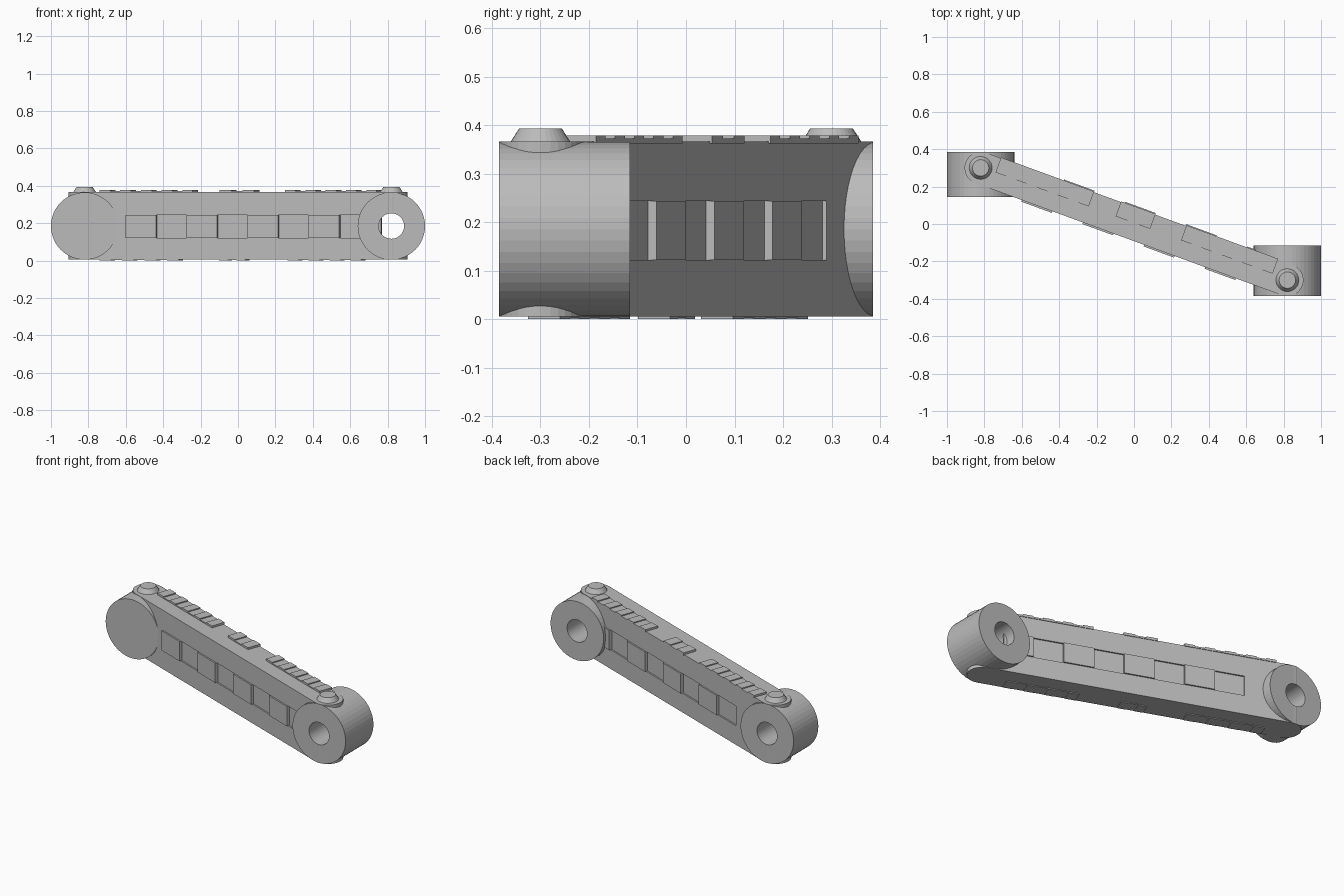
import bpy, bmesh, math
from mathutils import Matrix, Vector

if "Cube" in bpy.data.objects:
    bpy.data.objects.remove(bpy.data.objects["Cube"], do_unlink=True)

grey = bpy.data.materials.new("plain grey")
grey.use_nodes = True
colour = (0.5, 0.5, 0.5, 1)
grey.diffuse_color = colour
grey.node_tree.nodes["Principled BSDF"].inputs["Base Color"].default_value = colour

PIVOT = Vector((0.82, -0.30, 0))          # pin position at the +x end
SLANT = Matrix.Rotation(math.atan2(PIVOT.y, PIVOT.x), 4, "Z")
REACH = PIVOT.length
HALF = 0.086                              # half thickness of the bar
MID = 0.185                               # height of the hub axes
BOTTOM, TOP = 0.005, 0.366


def make(name, bm, matrix=Matrix()):
    bmesh.ops.recalc_face_normals(bm, faces=bm.faces)
    mesh = bpy.data.meshes.new(name)
    bm.to_mesh(mesh)
    bm.free()
    mesh.transform(matrix)
    mesh.materials.append(grey)
    obj = bpy.data.objects.new(name, mesh)
    bpy.context.collection.objects.link(obj)
    return obj


def add_box(bm, lo, hi):
    lo, hi = Vector(lo), Vector(hi)
    place = Matrix.Translation((lo + hi) / 2) @ Matrix.Diagonal((*(hi - lo), 1))
    bmesh.ops.create_cube(bm, size=1, matrix=place)


def hub_cylinder(name, x, y0, y1, radius):
    bm = bmesh.new()
    place = Matrix.Translation((x, (y0 + y1) / 2, MID)) @ Matrix.Rotation(math.pi / 2, 4, "X")
    bmesh.ops.create_cone(bm, cap_ends=True, segments=48, radius1=radius,
                          radius2=radius, depth=y1 - y0, matrix=place)
    return make(name, bm)


def cut(obj, cutter):
    mod = obj.modifiers.new("cut", "BOOLEAN")
    mod.operation, mod.solver, mod.object = "DIFFERENCE", "EXACT", cutter
    graph = bpy.context.evaluated_depsgraph_get()
    mesh = bpy.data.meshes.new_from_object(obj.evaluated_get(graph))
    obj.modifiers.clear()
    obj.data = mesh


# Round-ended slanted bar
bm = bmesh.new()
outline = []
for side, start in ((1, -math.pi / 2), (-1, math.pi / 2)):
    for i in range(17):
        a = start + math.pi * i / 16
        outline.append(bm.verts.new((side * REACH + HALF * math.cos(a), HALF * math.sin(a), BOTTOM)))
face = bm.faces.new(outline)
grown = bmesh.ops.extrude_face_region(bm, geom=[face])["geom"]
bmesh.ops.translate(bm, vec=(0, 0, TOP - BOTTOM),
                    verts=[v for v in grown if isinstance(v, bmesh.types.BMVert)])
bar = make("bar", bm, SLANT)

# Side panels: alternate raised plates and shallow pockets, staggered front to back
START, CELL, STEP = -0.607, 0.174, 0.009
pockets, plates = bmesh.new(), bmesh.new()
for i in range(8):
    s = START + CELL * i
    for side in (-1, 1):
        raised = (i % 2 == 0) == (side < 0)
        if raised:
            ends = sorted((side * (HALF - 0.004), side * (HALF + STEP)))
        else:
            ends = sorted((side * (HALF - STEP), side * (HALF + 0.03)))
        add_box(plates if raised else pockets,
                (s, ends[0], 0.122), (s + CELL, ends[1], 0.243))
make("side_plates", plates, SLANT)
pocket_cutter = make("pocket_cutter", pockets, SLANT)
cut(bar, pocket_cutter)

# End hubs and their bores; the -x bore is blind at the front
left_hub = hub_cylinder("hub_plus_x", PIVOT.x, -0.385, -0.115, 0.18)
right_hub = hub_cylinder("hub_minus_x", -PIVOT.x, 0.145, 0.385, 0.18)
bores = [hub_cylinder("bore_cutter", PIVOT.x, -0.5, 0.1, 0.068),
         hub_cylinder("bore_cutter", -PIVOT.x, 0.16, 0.5, 0.068)]
for hub, bore in zip((left_hub, right_hub), bores):
    cut(hub, bore)
    cut(bar, bore)
for helper in bores + [pocket_cutter]:
    bpy.data.objects.remove(helper, do_unlink=True)

# Tapered pin heads
for name, side in (("pin_plus_x", 1), ("pin_minus_x", -1)):
    bm = bmesh.new()
    place = Matrix.Translation((side * PIVOT.x, side * PIVOT.y, 0.378))
    bmesh.ops.create_cone(bm, cap_ends=True, segments=32, radius1=0.063,
                          radius2=0.044, depth=0.03, matrix=place)
    make(name, bm)


# Rows of tread tiles with alternating heights
def treads(name, groups, y0, y1, base, rise):
    bm = bmesh.new()
    for s0, s1, count in groups:
        step = (s1 - s0) / count
        for i in range(count):
            tip = base + rise * (1 if i % 2 == 0 else 0.5)
            inner = base - rise * 0.3
            add_box(bm, (s0 + i * step, y0, min(inner, tip)),
                    (s0 + (i + 1) * step, y1, max(inner, tip)))
    make(name, bm, SLANT)


treads("top_treads", ((-0.79, -0.26, 9), (-0.106, 0.09, 3), (0.266, 0.787, 9)),
       0.005, 0.09, TOP, 0.012)
treads("bottom_treads", ((-0.76, -0.31, 7), (-0.08, 0.07, 3), (0.31, 0.73, 7)),
       -0.08, -0.01, BOTTOM, -0.005)
